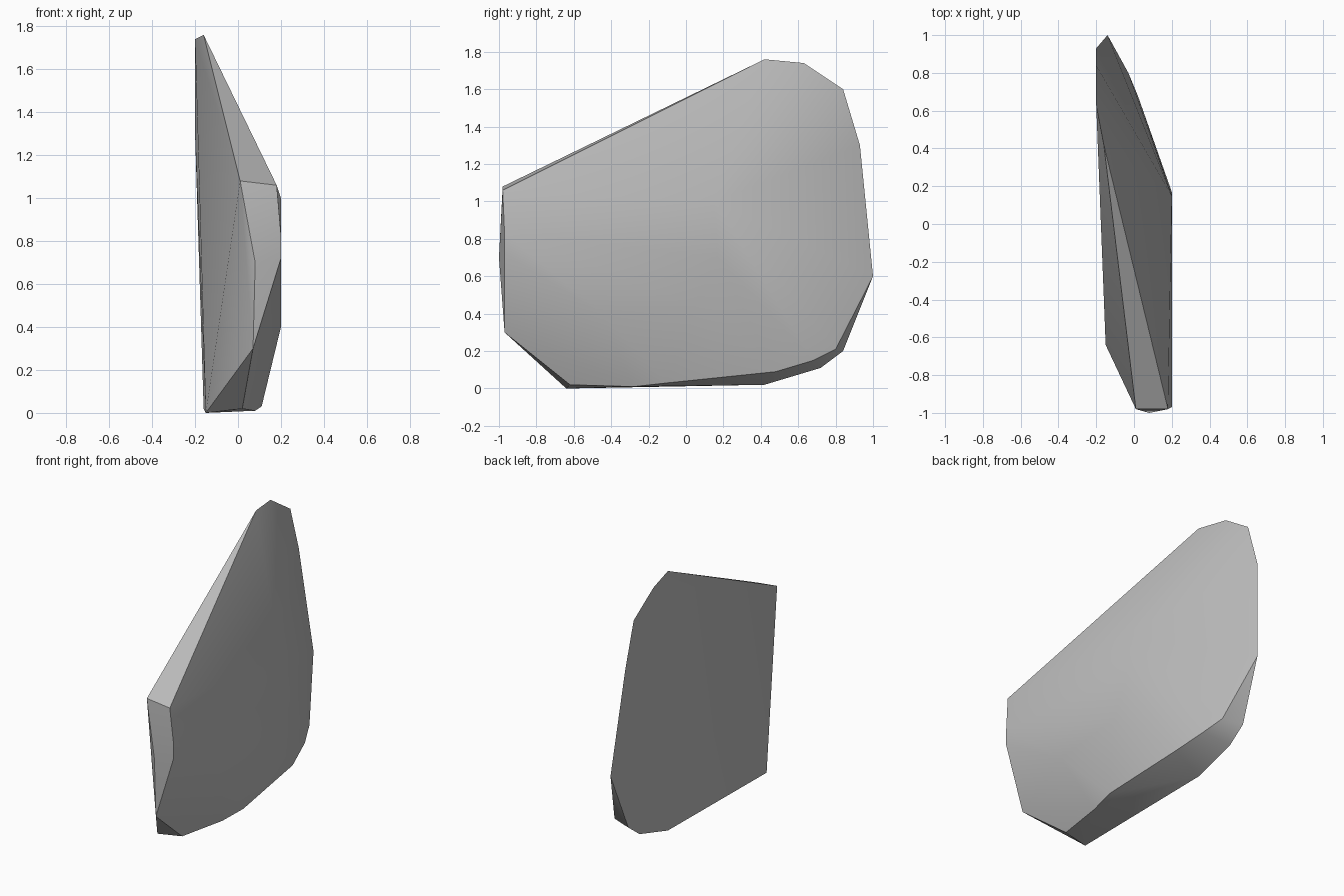
import bpy
import bmesh
import math

# Remove the default cube
default_cube = bpy.data.objects.get("Cube")
if default_cube:
    bpy.data.objects.remove(default_cube, do_unlink=True)


def make_material(name, colour):
    material = bpy.data.materials.new(name)
    material.use_nodes = True
    material.diffuse_color = colour
    shader = material.node_tree.nodes["Principled BSDF"]
    shader.inputs["Base Color"].default_value = colour
    return material


def make_boulder(name, outlines, material):
    """Wrap a faceted stone tightly around the given outlines."""
    bm = bmesh.new()
    for outline in outlines:
        for point in outline:
            bm.verts.new(point)
    hull = bmesh.ops.convex_hull(bm, input=bm.verts)
    leftover = [v for v in hull["geom_interior"] if isinstance(v, bmesh.types.BMVert)]
    bmesh.ops.delete(bm, geom=list(set(leftover)), context="VERTS")
    bmesh.ops.recalc_face_normals(bm, faces=bm.faces)

    mesh = bpy.data.meshes.new(name)
    bm.to_mesh(mesh)
    bm.free()
    mesh.materials.append(material)
    boulder = bpy.data.objects.new(name, mesh)
    bpy.context.collection.objects.link(boulder)

    # Soft facets with crisp outer edges
    bpy.ops.object.select_all(action="DESELECT")
    boulder.select_set(True)
    bpy.context.view_layer.objects.active = boulder
    bpy.ops.object.shade_smooth_by_angle(angle=math.radians(30))
    return boulder


# Rim of the flat side, from the foot round the back to the peak
flat_rim = [
    (-.15, -.64, 0), (-.16, .42, .02), (-.16, .72, .11), (-.16, .84, .2),
    (-.14, 1, .6), (-.2, .93, 1.3), (-.2, .84, 1.6), (-.2, .63, 1.74),
    (-.16, .42, 1.76),
]

# Narrow front end
front_end = [
    (.01, -.98, 1.08), (.18, -.98, 1.06), (.08, -1, .7),
    (.07, -.97, .3), (.2, -.97, .83), (.2, -.97, .72),
]

# Plateau on the bulging side
plateau = [(.2, .15, 1), (.2, .17, .7), (.2, .05, .45), (.2, -.45, .4)]

# Lower edge of the bulging side
lower_edge = [
    (.02, -.62, .02), (.08, -.28, .01), (.11, -.1, .03),
    (.07, .48, .09), (.02, .68, .15), (-.03, .8, .21),
]

stone = make_material("grey stone", (.5, .5, .5, 1))
make_boulder("boulder", [flat_rim, front_end, plateau, lower_edge], stone)
